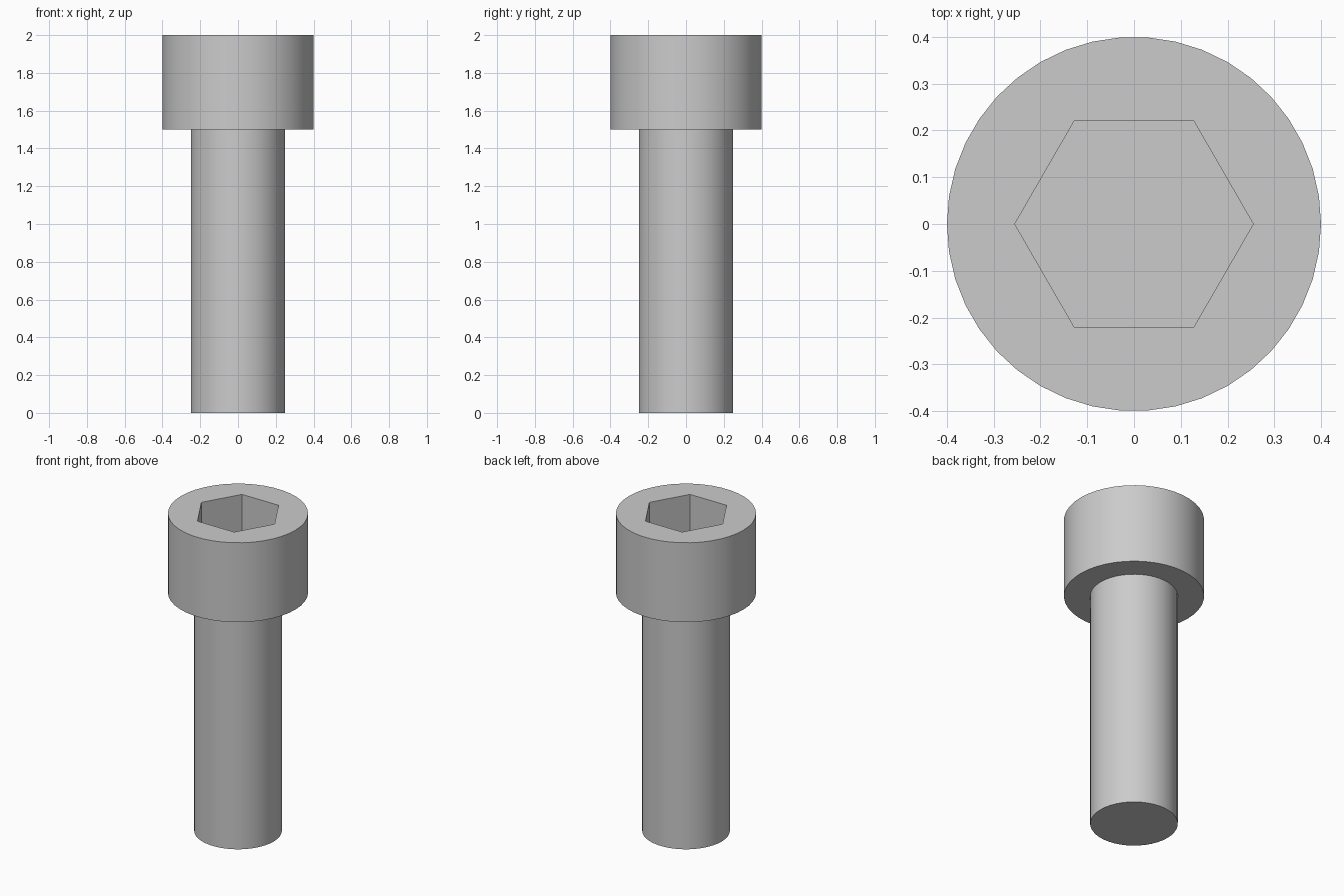
import bpy, bmesh, math
from mathutils import Vector

cube = bpy.data.objects.get("Cube")
if cube:
    bpy.data.objects.remove(cube, do_unlink=True)

SIDES = 42
SHANK_R, HEAD_R = 0.25, 0.4
SHANK_TOP, HEAD_TOP = 1.5, 2.0
SOCKET_R, SOCKET_DEPTH = 0.255, 0.25

steel = bpy.data.materials.new("light grey steel")
steel.use_nodes = True
colour = (0.6, 0.6, 0.6, 1)
steel.diffuse_color = colour
steel.node_tree.nodes["Principled BSDF"].inputs["Base Color"].default_value = colour


def lathe_solid(name, sides, stations):
    """Closed solid skinned through (radius, height) rings, first vertex on +x."""
    bm = bmesh.new()
    rings = []
    for r, z in stations:
        angles = [math.tau * i / sides for i in range(sides)]
        rings.append([bm.verts.new(Vector((r * math.cos(a), r * math.sin(a), z)))
                      for a in angles])
    for low, high in zip(rings, rings[1:]):
        for i in range(sides):
            j = (i + 1) % sides
            bm.faces.new((low[i], low[j], high[j], high[i]))
    bm.faces.new(rings[0][::-1])
    bm.faces.new(rings[-1])
    mesh = bpy.data.meshes.new(name)
    bm.to_mesh(mesh)
    bm.free()
    mesh.materials.append(steel)
    obj = bpy.data.objects.new(name, mesh)
    bpy.context.collection.objects.link(obj)
    return obj


# Shank and cylindrical head as one stepped solid
bolt = lathe_solid("socket_head_bolt", SIDES, [
    (SHANK_R, 0), (SHANK_R, SHANK_TOP), (HEAD_R, SHANK_TOP), (HEAD_R, HEAD_TOP)])

# Hexagonal drive socket
cutter = lathe_solid("hex_socket_cutter", 6, [
    (SOCKET_R, HEAD_TOP - SOCKET_DEPTH), (SOCKET_R, HEAD_TOP + 0.1)])

bpy.ops.object.select_all(action="DESELECT")
bolt.select_set(True)
bpy.context.view_layer.objects.active = bolt
cut = bolt.modifiers.new("hex_socket", "BOOLEAN")
cut.operation = "DIFFERENCE"
cut.solver = "EXACT"
cut.object = cutter
bpy.ops.object.modifier_apply(modifier=cut.name)
bpy.data.objects.remove(cutter, do_unlink=True)

# Smooth round walls, crisp rims and socket corners
bpy.ops.object.shade_smooth_by_angle(angle=math.radians(30))
